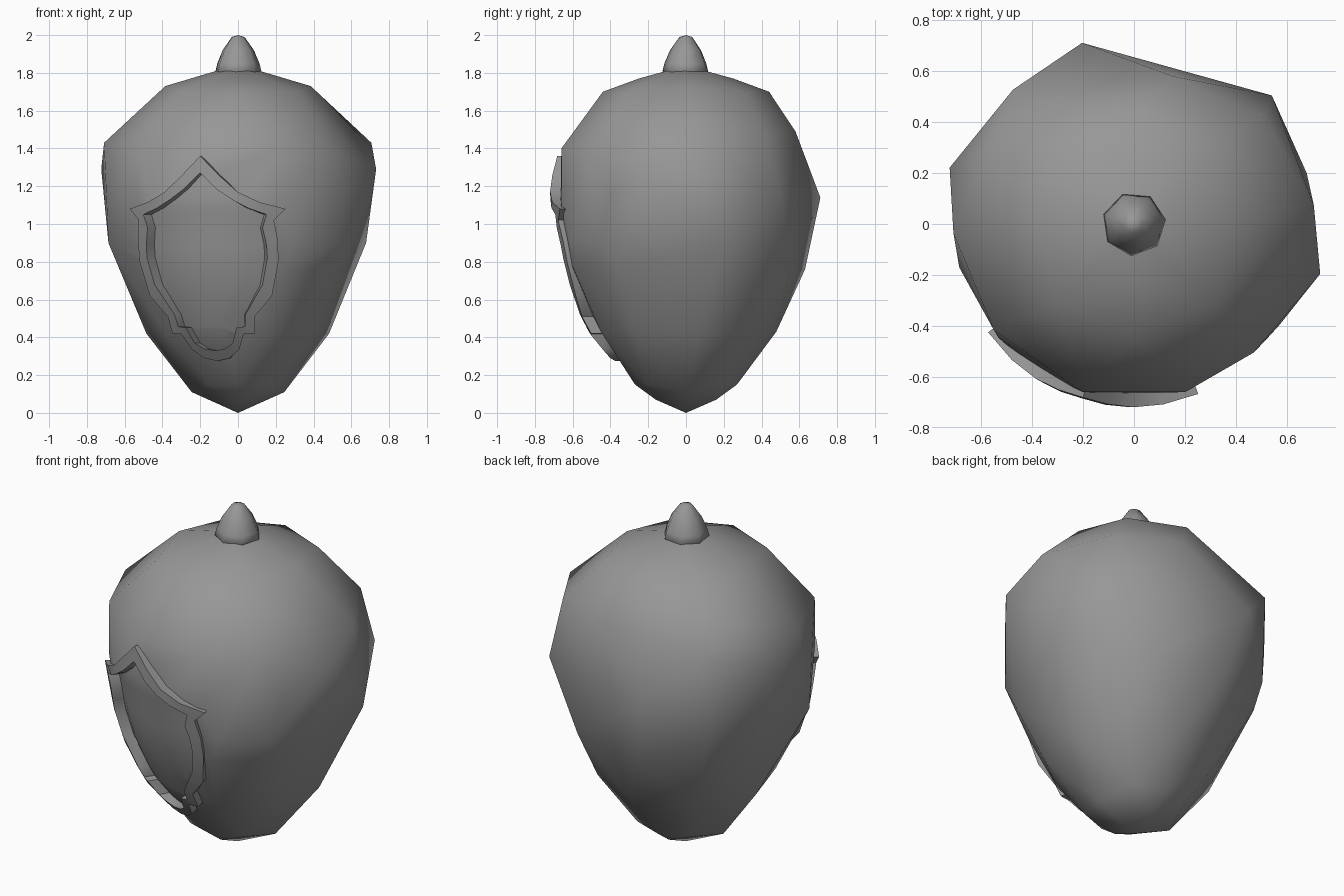
import bpy, bmesh
from math import sin, cos, radians, sqrt

if "Cube" in bpy.data.objects:
    bpy.data.objects.remove(bpy.data.objects["Cube"])

grey = bpy.data.materials.new("dark_grey")
grey.diffuse_color = (.31, .31, .31, 1)
grey.use_nodes = True
grey.node_tree.nodes["Principled BSDF"].inputs["Base Color"].default_value = grey.diffuse_color


def shade(ob, angle):
    bpy.ops.object.select_all(action='DESELECT')
    ob.select_set(True)
    bpy.context.view_layer.objects.active = ob
    bpy.ops.object.shade_smooth_by_angle(angle=radians(angle))


def finish(name, bm, angle):
    bmesh.ops.remove_doubles(bm, verts=bm.verts, dist=0.0005)
    bmesh.ops.recalc_face_normals(bm, faces=bm.faces)
    me = bpy.data.meshes.new(name)
    bm.to_mesh(me)
    bm.free()
    me.materials.append(grey)
    ob = bpy.data.objects.new(name, me)
    bpy.context.collection.objects.link(ob)
    shade(ob, angle)
    return ob


def polar(r, deg, z):
    return (r * cos(radians(deg)), r * sin(radians(deg)), z)


# Body: irregular rings of corners (height, radius, angles) wrapped in a hull
rings = [
    (0, 0, [0]), (.07, .16, [90, 270]), (.11, .245, [0, 180]),
    (.15, .27, [50, 90, 130, 235, 270, 310]),
    (.42, .487, [8, 175]), (.43, .48, [45, 85, 130, 215, 250, 290, 325]),
    (.76, .64, [60, 100, 140, 230, 255, 292, 325]),
    (.9, .707, [16.4, 194]), (.9, .69, [320, 135, 235]), (.9, .67, [265, 295]),
    (1.1, .69, [253, 287]), (1.14, .74, [106, 43]),
    (1.15, .695, [220, 325]), (1.29, .757, [-15, 163]),
    (1.4, .69, [253, 287, 313]), (1.43, .69, [217]), (1.4, .71, [132]),
    (1.43, .71, [6, 183]), (1.49, .6, [75]), (1.47, .66, [40]), (1.55, .64, [150]),
    (1.73, .385, [0, 180]), (1.70, .44, [45, 90, 135, 225, 270, 315]),
    (1.77, .25, [90, 270]), (1.815, .1, [0, 60, 120, 180, 240, 300]),
]
bm = bmesh.new()
for z, r, angles in rings:
    for a in angles:
        bm.verts.new(polar(r, a, z))
bmesh.ops.convex_hull(bm, input=bm.verts)
loose = [v for v in bm.verts if not v.link_faces]
bmesh.ops.delete(bm, geom=loose, context='VERTS')
body = finish("body", bm, 60)

# Tip: small seven-sided bud on top
bm = bmesh.new()
sides = 7
rows = []
for r, z in [(.1, 1.78), (.125, 1.81), (.115, 1.85), (.085, 1.92), (.035, 1.99)]:
    rows.append([bm.verts.new(polar(r, 8 + 360 * i / sides, z)) for i in range(sides)])
top = bm.verts.new((0, 0, 2))
for i in range(sides):
    j = (i + 1) % sides
    for a, b in zip(rows, rows[1:]):
        bm.faces.new((a[i], a[j], b[j], b[i]))
    bm.faces.new((rows[-1][i], rows[-1][j], top))
bm.faces.new(rows[0])
finish("top_bud", bm, 60)

# Shield emblem: half outlines (half width, height) wrapped round the body
TURN = radians(-16.35)
curve = [(.2, .31), (.28, .395), (.42, .51), (.6, .605), (.8, .665), (1.1, .717), (1.16, .72), (1.36, .71)]
outer = [(0, 1.36), (.1, 1.26), (.2, 1.17), (.31, 1.115), (.43, 1.08), (.373, 1.02),
         (.386, .91), (.383, .8), (.337, .62), (.24, .51), (.228, .42), (.172, .418),
         (.13, .335), (.07, .29), (0, .275)]
inner = [(0, 1.27), (.09, 1.185), (.17, 1.13), (.25, 1.085), (.34, 1.05), (.317, .98),
         (.332, .89), (.332, .82), (.298, .68), (.195, .52), (.185, .457), (.14, .452),
         (.105, .37), (.06, .34), (0, .33)]


def radius(z):
    for (z0, r0), (z1, r1) in zip(curve, curve[1:]):
        if z <= z1:
            return r0 + (r1 - r0) * (z - z0) / (z1 - z0)
    return curve[-1][1]


def wrap(u, z, depth):
    y = -sqrt(radius(z) ** 2 - u * u)
    k = 1 - depth / radius(z)
    x, y = u * k, y * k
    return (x * cos(TURN) - y * sin(TURN), x * sin(TURN) + y * cos(TURN), z)


def full(half):
    return half + [(-u, z) for u, z in half[-2:0:-1]]


# Raised frame
bm = bmesh.new()
loops = [[bm.verts.new(wrap(u, z, d)) for u, z in full(half)]
         for half, d in [(outer, .075), (outer, 0), (inner, 0), (inner, .075)]]
n = len(loops[0])
for a, b in zip(loops, loops[1:] + loops[:1]):
    for i in range(n):
        j = (i + 1) % n
        bm.faces.new((a[i], a[j], b[j], b[i]))
finish("shield_frame", bm, 35)

# Recess inside the frame, carved out of the body with a curved cutter
bm = bmesh.new()
steps = 8
grids = [[[bm.verts.new(wrap(1.04 * u * (2 * k / steps - 1), .8 + (z - .8) * 1.02, d))
           for k in range(steps + 1)] for u, z in inner] for d in (.06, -.12)]
low, high = grids
for g in grids:
    for a, b in zip(g, g[1:]):
        for k in range(steps):
            bm.faces.new((a[k], a[k + 1], b[k + 1], b[k]))
for i in range(len(inner) - 1):
    for k in (0, steps):
        bm.faces.new((low[i][k], low[i + 1][k], high[i + 1][k], high[i][k]))
cutter = finish("recess_cutter", bm, 40)
cutter.hide_render = True
cut = body.modifiers.new("recess", 'BOOLEAN')
cut.operation = 'DIFFERENCE'
cut.solver = 'EXACT'
cut.object = cutter
bpy.context.view_layer.objects.active = body
bpy.ops.object.modifier_apply(modifier=cut.name)
bpy.data.objects.remove(cutter)
shade(body, 50)
